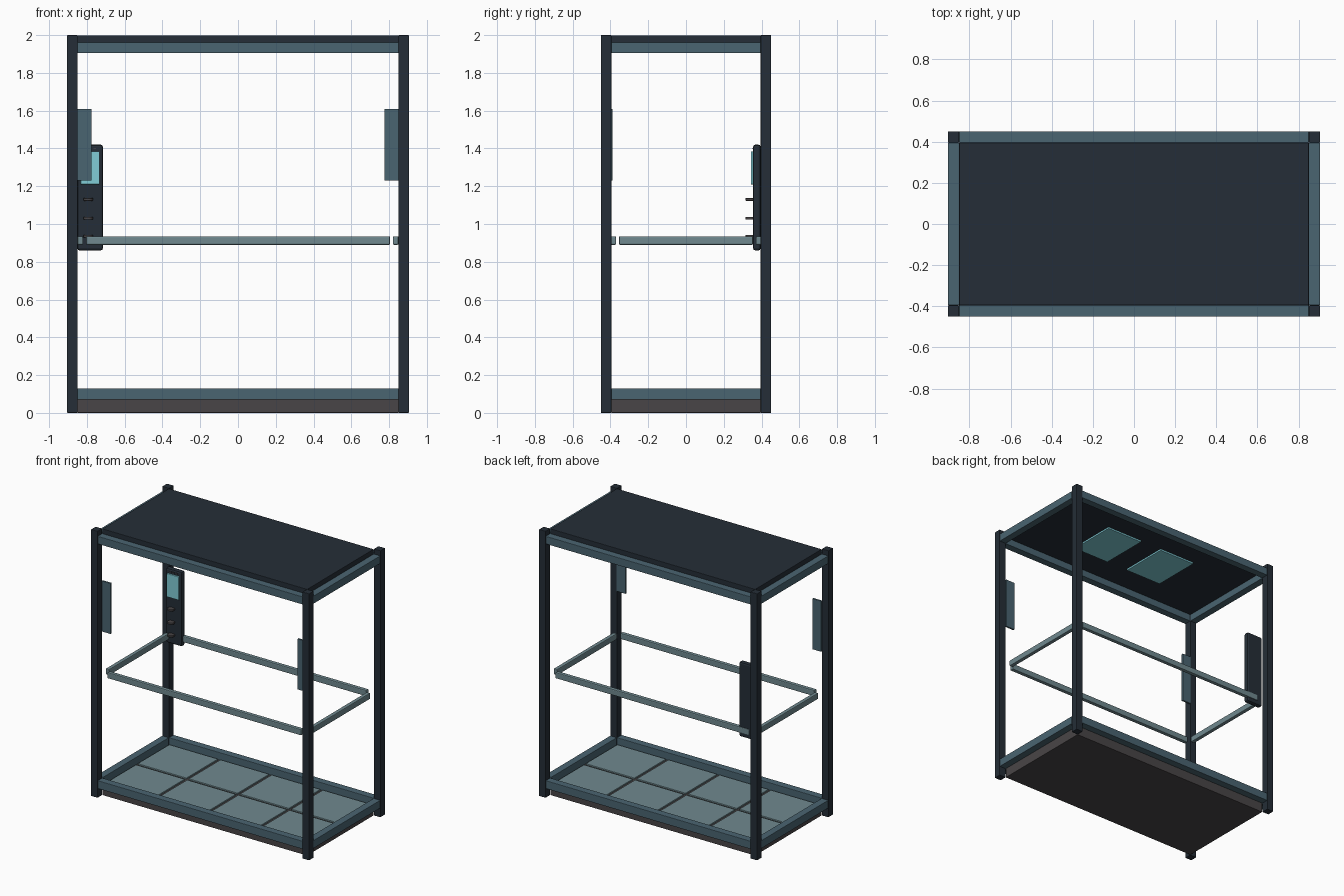
import bpy

cube = bpy.data.objects.get("Cube")
if cube:
    bpy.data.objects.remove(cube, do_unlink=True)


def material(name, *rgb):
    m = bpy.data.materials.new(name)
    m.use_nodes = True
    color = (*rgb, 1)
    m.diffuse_color = color
    m.node_tree.nodes["Principled BSDF"].inputs["Base Color"].default_value = color
    return m


DARK = material("dark_navy", 0.018, 0.027, 0.038)
STEEL = material("blue_steel", 0.068, 0.128, 0.165)
PALE = material("pale_steel", 0.16, 0.25, 0.275)
BASE = material("warm_grey", 0.066, 0.06, 0.063)
GLOW = material("pale_cyan", 0.22, 0.61, 0.68)


def finish(obj, name, mat, bevel):
    obj.name = name
    obj.data.materials.append(mat)
    if bevel:
        mod = obj.modifiers.new("soft_edges", "BEVEL")
        mod.width = bevel
        mod.segments = 2
    return obj


def box(name, mat, xs, ys, zs, bevel=0.003):
    """Box spanning the given (low, high) ranges."""
    spans = (xs, ys, zs)
    bpy.ops.mesh.primitive_cube_add(size=1, location=[(a + b) / 2 for a, b in spans])
    obj = bpy.context.object
    obj.scale = [b - a for a, b in spans]
    bpy.ops.object.transform_apply(location=False, rotation=False, scale=True)
    return finish(obj, name, mat, bevel)


def span(side, a, b):
    """Range a..b mirrored to the given side."""
    return tuple(sorted((side * a, side * b)))


X, Y = 0.905, 0.45        # outer half sizes
IX, IY = 0.85, 0.395      # inner faces of the posts
SIDES = ((-1, "low"), (1, "high"))

# Corner posts
for sx, nx in ((-1, "right"), (1, "left")):
    for sy, ny in ((-1, "front"), (1, "back")):
        box(f"{ny}_{nx}_post", DARK, span(sx, IX, X), span(sy, IY, Y), (0, 2))

# Frame beams, top and bottom
for level, zs in (("bottom", (0.07, 0.13)), ("top", (1.905, 1.963))):
    for s, n in SIDES:
        box(f"{level}_long_beam_{n}", STEEL, (-IX, IX), span(s, IY, Y), zs)
        box(f"{level}_short_beam_{n}", STEEL, span(s, IX, X), (-IY, IY), zs)

# Floor base and roof
box("floor_base", BASE, (-IX, IX), (-IY, IY), (0, 0.075))
box("roof_panel", DARK, (-IX, IX), (-IY, IY), (1.955, 1.998))

# Floor tiles
COLS, ROWS, GAP = 4, 2, 0.01
w, d = 2 * IX / COLS, 2 * IY / ROWS
for i in range(COLS):
    for j in range(ROWS):
        x, y = -IX + i * w, -IY + j * d
        box(f"floor_tile_{i}_{j}", PALE, (x + GAP, x + w - GAP),
            (y + GAP, y + d - GAP), (0.07, 0.085))

# Handrails
RAIL = (0.89, 0.935)
for s, n in SIDES:
    box(f"long_handrail_{n}", PALE, (-0.805, 0.805), span(s, 0.37, 0.4), RAIL, 0.006)
    box(f"short_handrail_{n}", PALE, span(s, 0.82, IX), (-0.355, 0.355), RAIL, 0.006)

# Front side plates
for s, n in SIDES:
    box(f"front_plate_{n}", STEEL, span(s, 0.775, IX), (-0.402, -0.388), (1.23, 1.61), 0.002)

# Ceiling lights
for s, n in SIDES:
    box(f"ceiling_light_{n}", GLOW, span(s, 0.09, 0.39), (-0.185, 0.185), (1.943, 1.957), 0.002)

# Control panel with screen, slots and buttons
CX = -0.783
box("control_panel", DARK, (-IX, -0.715), (0.355, 0.395), (0.86, 1.42), 0.012)
box("control_screen", GLOW, (CX - 0.05, CX + 0.05), (0.343, 0.36), (1.21, 1.385), 0.003)
for k in range(3):
    x = CX + (k - 1) * 0.025
    box(f"panel_slot_{k}", BASE, (x - 0.007, x + 0.007), (0.351, 0.357), (1.396, 1.403), 0)
for k, z in enumerate((0.935, 1.03, 1.13)):
    bpy.ops.mesh.primitive_cylinder_add(vertices=20, radius=0.025, depth=0.014,
                                        location=(CX - 0.01, 0.34, z))
    button = finish(bpy.context.object, f"panel_button_{k}", BASE, 0.002)
    bpy.ops.object.shade_smooth_by_angle()
